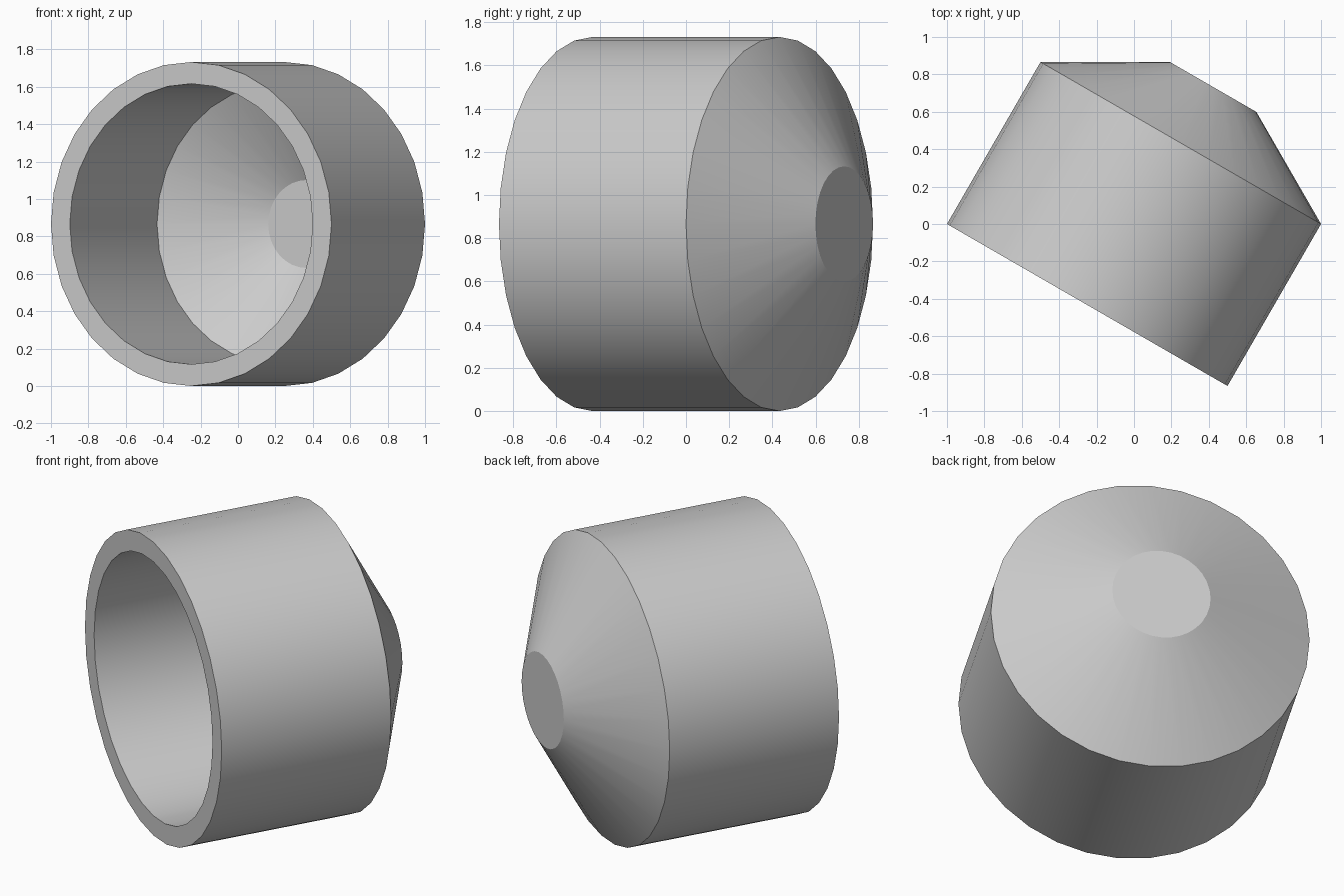
import bpy, bmesh
from math import cos, sin, pi, radians
from mathutils import Vector

default = bpy.data.objects.get("Cube")
if default:
    bpy.data.objects.remove(default, do_unlink=True)

SEGMENTS = 32
RADIUS = 0.866
WALL = 0.116
LENGTH = 1.0
CONE = 0.346       # length of the tapered end
TIP = 0.267        # radius of the flat end

# Directions of the turned cup: along its axis, and across it
axis = Vector((sin(radians(30)), cos(radians(30)), 0))
side = Vector((axis.y, -axis.x, 0))
up = Vector((0, 0, 1))
mouth = -axis / 2 + up * RADIUS

# Wall profile (radius, distance from the mouth), inside floor to outside end
profile = [
    (0.235, LENGTH + CONE - WALL),
    (RADIUS - WALL, 0.933),
    (RADIUS - WALL, 0),
    (RADIUS, 0),
    (RADIUS, LENGTH),
    (TIP, LENGTH + CONE),
]


def ring(bm, radius, distance):
    verts = []
    for i in range(SEGMENTS):
        a = 2 * pi * i / SEGMENTS
        verts.append(bm.verts.new(
            mouth + axis * distance + (side * cos(a) + up * sin(a)) * radius))
    return verts


# Hollow cup with a tapered closed end
bm = bmesh.new()
rings = [ring(bm, r, d) for r, d in profile]
for a, b in zip(rings, rings[1:]):
    for i in range(SEGMENTS):
        j = (i + 1) % SEGMENTS
        bm.faces.new((a[i], a[j], b[j], b[i]))
bm.faces.new(rings[0])
bm.faces.new(rings[-1])
bmesh.ops.recalc_face_normals(bm, faces=bm.faces)
mesh = bpy.data.meshes.new("tapered_cup")
bm.to_mesh(mesh)
bm.free()

cup = bpy.data.objects.new("tapered_cup", mesh)
bpy.context.collection.objects.link(cup)

# Plain grey material
grey = bpy.data.materials.new("light_grey")
grey.use_nodes = True
color = (0.6, 0.6, 0.6, 1)
grey.diffuse_color = color
grey.node_tree.nodes["Principled BSDF"].inputs["Base Color"].default_value = color
mesh.materials.append(grey)

# Smooth round walls, sharp rims
bpy.ops.object.select_all(action="DESELECT")
cup.select_set(True)
bpy.context.view_layer.objects.active = cup
bpy.ops.object.shade_smooth_by_angle(angle=radians(30))
